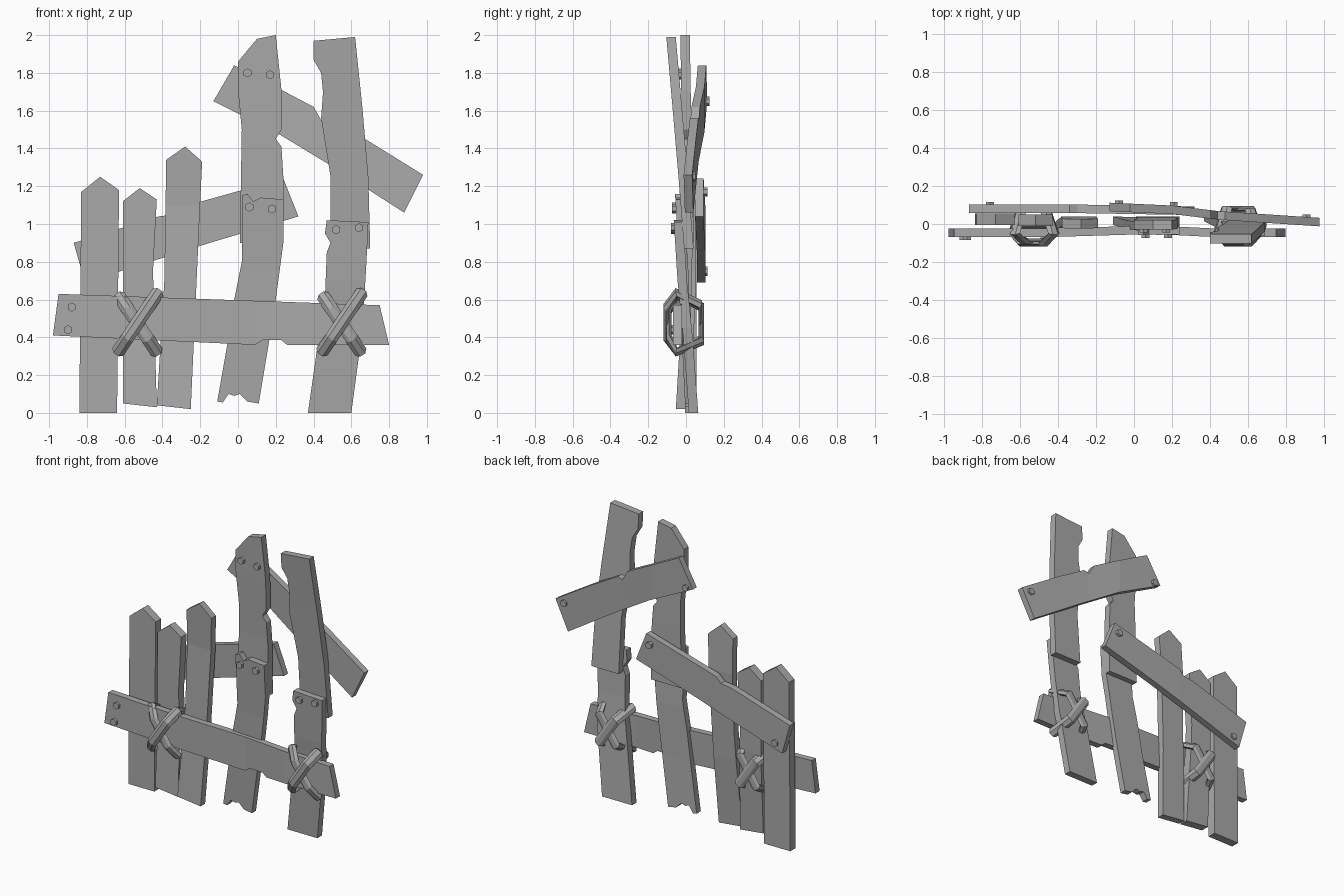
import bpy
import bmesh
import math
from mathutils import Vector

default_cube = bpy.data.objects.get("Cube")
if default_cube:
    bpy.data.objects.remove(default_cube, do_unlink=True)

# One weathered grey for everything
grey = bpy.data.materials.new("weathered_grey")
grey.use_nodes = True
GREY_COLOUR = (0.4, 0.4, 0.4, 1)
grey.diffuse_color = GREY_COLOUR
grey.node_tree.nodes["Principled BSDF"].inputs["Base Color"].default_value = GREY_COLOUR


def finish(name, bm):
    """Turn a bmesh into a flat shaded object."""
    bmesh.ops.recalc_face_normals(bm, faces=bm.faces[:])
    mesh = bpy.data.meshes.new(name)
    bm.to_mesh(mesh)
    bm.free()
    mesh.materials.append(grey)
    obj = bpy.data.objects.new(name, mesh)
    bpy.context.collection.objects.link(obj)
    return obj


def depth_at(position, bends):
    """Depth of a bent board, interpolated between its bend lines."""
    if position <= bends[0][0]:
        return bends[0][1]
    for (start, y_start), (end, y_end) in zip(bends, bends[1:]):
        if position <= end:
            return y_start + (y_end - y_start) * (position - start) / (end - start)
    return bends[-1][1]


def board(name, outline, bends, axis="z", thickness=0.05):
    """Extrude an x-z outline and bend it along the chosen axis."""
    bm = bmesh.new()
    bm.faces.new([bm.verts.new((x, -thickness / 2, z)) for x, z in outline])
    along = Vector((1, 0, 0)) if axis == "x" else Vector((0, 0, 1))
    for position, _ in bends[1:-1]:
        everything = bm.verts[:] + bm.edges[:] + bm.faces[:]
        bmesh.ops.bisect_plane(bm, geom=everything, dist=0.0001,
                               plane_co=along * position, plane_no=along)
    extruded = bmesh.ops.extrude_face_region(bm, geom=bm.faces[:], use_keep_orig=True)
    moved = [item for item in extruded["geom"] if isinstance(item, bmesh.types.BMVert)]
    bmesh.ops.translate(bm, verts=moved, vec=(0, thickness, 0))
    for vert in bm.verts:
        vert.co.y += depth_at(vert.co.dot(along), bends)
    return finish(name, bm)


def nail(name, x, y, z):
    """Six sided nail head facing front and back."""
    bm = bmesh.new()
    bmesh.ops.create_cone(bm, cap_ends=True, segments=6, radius1=0.024,
                          radius2=0.024, depth=0.03)
    obj = finish(name, bm)
    obj.location = (x, y, z)
    obj.rotation_euler.x = math.pi / 2
    return obj


def rope_loop(name, x, z, lean, reach, front, back):
    """Faceted loop wrapped diagonally around a rail and a picket."""
    slant = Vector((math.sin(lean), 0, math.cos(lean)))
    side = Vector((math.cos(lean), 0, -math.sin(lean)))
    path = [(-reach, -0.05), (-reach * 0.5, front), (reach * 0.5, front),
            (reach, -0.05), (reach * 0.6, back), (-reach * 0.6, back)]
    section = [(-0.035, 0), (-0.016, 0.018), (0.016, 0.018),
               (0.035, 0), (0.016, -0.018), (-0.016, -0.018)]
    bm = bmesh.new()
    rings = []
    for step, y in path:
        centre = Vector((x, y, z)) + slant * step
        outward = (slant * step + Vector((0, y, 0))).normalized()
        rings.append([bm.verts.new(centre + side * w + outward * o) for w, o in section])
    for ring, following in zip(rings, rings[1:] + rings[:1]):
        for i in range(len(section)):
            j = (i + 1) % len(section)
            bm.faces.new((ring[i], ring[j], following[j], following[i]))
    return finish(name, bm)


# Three pointed pickets
board("outer_picket",
      [(-.84, 0), (-.64, 0), (-.63, 1.18), (-.73, 1.25), (-.83, 1.17)],
      [(0, .025), (1.2, .025)], thickness=.06)
board("short_picket",
      [(-.61, .05), (-.43, .03), (-.45, .75), (-.43, 1.13), (-.52, 1.19), (-.61, 1.12)],
      [(0, -.01), (.6, .02), (1.2, .02)], thickness=.06)
board("inner_picket",
      [(-.43, .04), (-.25, .02), (-.21, .9), (-.19, 1.33), (-.28, 1.41),
       (-.38, 1.34), (-.39, .7)],
      [(0, -.03), (.5, 0), (1.1, .015), (1.4, 0)])

# Broken middle post, in two overlapping pieces
board("middle_post_lower",
      [(-.11, .06), (-.08, .055), (-.05, .1), (-.02, .09), (.01, .1), (.05, .06),
       (.11, .05), (.16, .35), (.2, .6), (.24, .9), (.24, 1.13), (.12, 1.14),
       (.08, 1.12), (.05, 1.16), (.02, 1.15), (.02, .8), (-.02, .6), (-.05, .4)],
      [(0, .02), (.4, 0), (.75, -.01), (1.15, -.035)], thickness=.045)
board("middle_post_upper",
      [(.01, .9), (.24, .9), (.24, 1.25), (.23, 1.41), (.2, 1.45), (.23, 1.5),
       (.23, 1.71), (.2, 2), (.1, 1.98), (0, 1.86), (0, 1.71), (.02, 1.5)],
      [(.9, .015), (1.3, .01), (1.7, 0), (2, -.005)])

# Broken right post, in two overlapping pieces
board("right_post_lower",
      [(.37, 0), (.6, 0), (.66, .45), (.68, .8), (.69, 1.01), (.47, 1.02),
       (.46, .95), (.49, .9), (.47, .85), (.46, .6), (.42, .35)],
      [(0, .04), (.4, .01), (.7, -.02), (1.02, -.04)])
board("right_post_upper",
      [(.4, 1.97), (.62, 1.99), (.66, 1.6), (.69, 1.25), (.7, .87), (.49, .87),
       (.49, 1.25), (.44, 1.56), (.45, 1.7), (.44, 1.8), (.4, 1.87)],
      [(.87, .015), (1.25, -.015), (1.6, -.045), (2, -.08)])

# Front rail
board("front_rail",
      [(-.98, .41), (.09, .36), (.13, .385), (.23, .385), (.26, .36), (.8, .36),
       (.75, .57), (-.95, .63)],
      [(-1, -.045), (-.4, -.045), (.1, -.03), (.4, -.045), (.8, -.045)], "x", .045)

# Slanted braces on the back
board("lower_brace",
      [(-.81, .69), (-.15, .9), (.32, 1.04), (.24, 1.24), (-.3, 1.09), (-.34, 1.05),
       (-.42, 1.04), (-.87, .9)],
      [(-.9, .08), (-.3, .08), (.3, .07)], "x", .045)
board("upper_brace",
      [(-.13, 1.65), (.21, 1.48), (.49, 1.31), (.88, 1.06), (.98, 1.26), (.69, 1.44),
       (.48, 1.56), (.44, 1.55), (.4, 1.62), (.23, 1.71), (-.02, 1.84)],
      [(-.13, .09), (.2, .075), (.45, .045), (.98, .01)], "x", .045)

# Nail heads
nails = {
    "rail_nail": [(-.88, -.07, .56), (-.9, -.07, .44)],
    "middle_upper_nail": [(.05, -.03, 1.8), (.17, -.03, 1.79)],
    "middle_lower_nail": [(.06, -.06, 1.09), (.18, -.06, 1.08)],
    "right_post_nail": [(.52, -.065, .97), (.64, -.065, .98)],
    "upper_brace_nail": [(-.08, .11, 1.65), (.91, .035, 1.25)],
    "lower_brace_nail": [(-.76, .1, .75), (.21, .1, 1.17)],
}
for label, places in nails.items():
    for number, place in enumerate(places):
        nail(f"{label}_{number}", *place)

# Crossed rope ties holding the rail
for label, x in (("left", .55), ("right", -.53)):
    rope_loop(f"{label}_rope_rising", x, .48, math.radians(34), .19, -.105, .075)
    rope_loop(f"{label}_rope_falling", x, .47, math.radians(-34), .18, -.09, .085)
